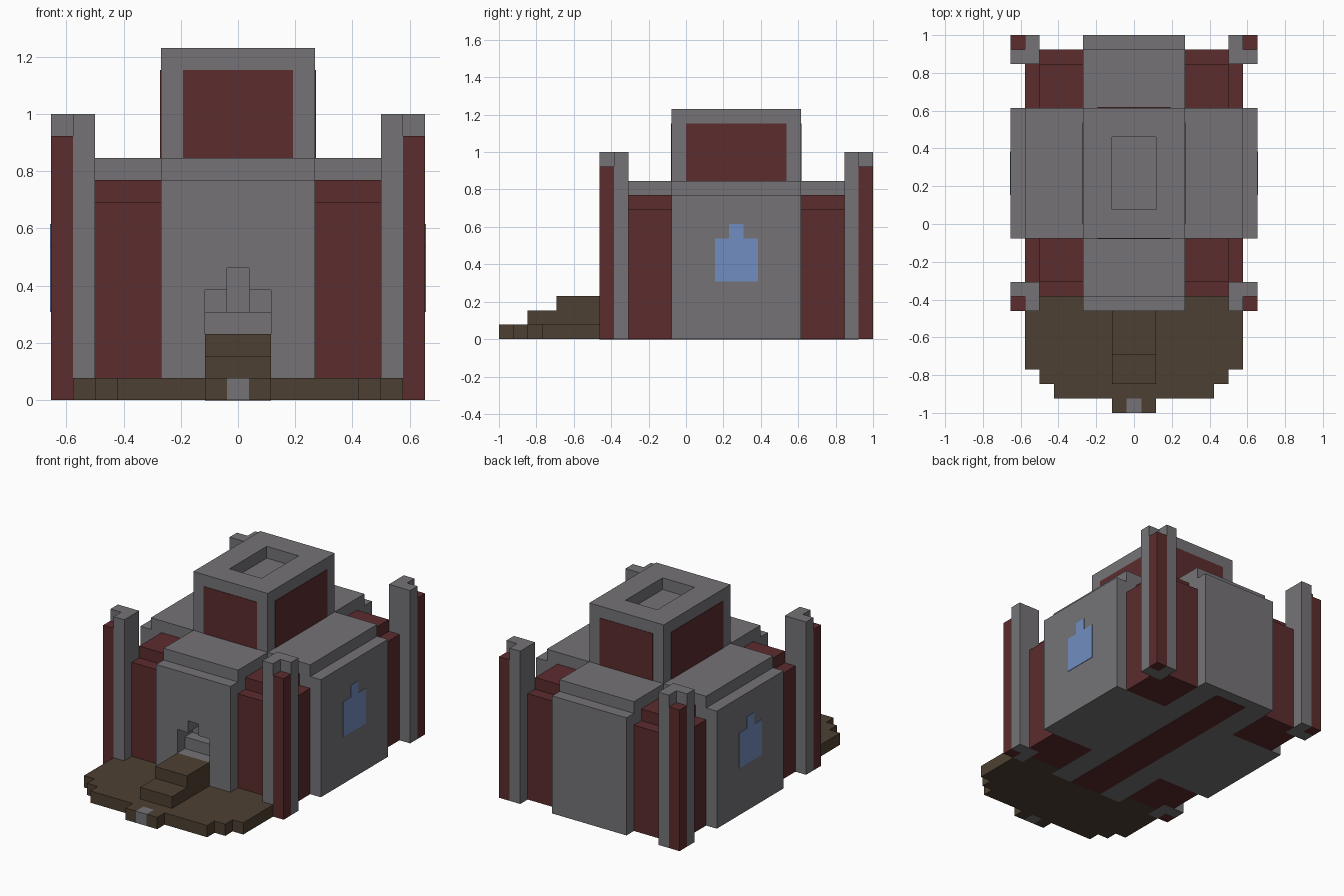
import bpy
import bmesh

U = 1 / 13      # size of one building block
T = 0.04        # thickness of painted plates, in blocks
MID = 3.5       # y centre of the keep, in blocks
FRONT, BACK = -6, 13

if "Cube" in bpy.data.objects:
    bpy.data.objects.remove(bpy.data.objects["Cube"])


def material(name, rgb):
    m = bpy.data.materials.new(name)
    m.use_nodes = True
    m.diffuse_color = (*rgb, 1)
    m.node_tree.nodes["Principled BSDF"].inputs["Base Color"].default_value = (*rgb, 1)
    return m


STONE = material("grey stone", (0.178, 0.171, 0.181))
RED = material("dark red", (0.107, 0.025, 0.027))
WOOD = material("brown wood", (0.075, 0.051, 0.032))
GLASS = material("blue glass", (0.165, 0.266, 0.533))


def prism(name, outline, a, b, mat, axis="z"):
    """Extrude a flat outline from a to b along an axis."""
    place = {"x": lambda p, t: (t, p[0], p[1]),
             "y": lambda p, t: (p[0], t, p[1]),
             "z": lambda p, t: (p[0], p[1], t)}[axis]
    bm = bmesh.new()
    low = [bm.verts.new([c * U for c in place(p, a)]) for p in outline]
    high = [bm.verts.new([c * U for c in place(p, b)]) for p in outline]
    bm.faces.new(low)
    bm.faces.new(high)
    for i in range(len(outline)):
        j = (i + 1) % len(outline)
        bm.faces.new((low[i], low[j], high[j], high[i]))
    bmesh.ops.recalc_face_normals(bm, faces=bm.faces)
    mesh = bpy.data.meshes.new(name)
    bm.to_mesh(mesh)
    bm.free()
    mesh.materials.append(mat)
    ob = bpy.data.objects.new(name, mesh)
    bpy.context.collection.objects.link(ob)
    return ob


def rect(x0, x1, y0, y1):
    return [(x0, y0), (x1, y0), (x1, y1), (x0, y1)]


def mirrored(half):
    """Close a half outline by mirroring it across x = 0."""
    return half + [(-x, y) for x, y in reversed(half)]


def cross(inset):
    """Plan of the four stone wings, with their ends pulled in."""
    x, y0, y1 = 8.5 - inset, FRONT + inset, BACK - inset
    return mirrored([(3.5, y0), (3.5, -1), (x, -1), (x, 8), (3.5, 8), (3.5, y1)])


def cut(target, cutter):
    mod = target.modifiers.new("cut", "BOOLEAN")
    mod.operation = "DIFFERENCE"
    mod.solver = "EXACT"
    mod.object = cutter
    bpy.context.view_layer.objects.active = target
    bpy.ops.object.modifier_apply(modifier=mod.name)
    bpy.data.objects.remove(cutter)


# Stone wings and central tower
wings = prism("stone_wings", cross(0), 0, 10, STONE)
prism("wing_roof", cross(1), 10, 11, STONE)
tower = prism("tower", rect(-3.5, 3.5, -1, 8), 11, 16, STONE)
cut(tower, prism("tower_recess", rect(-1.5, 1.5, 1, 6), 15, 17, STONE))

# Stepped doorway niche
cut(wings, prism("door_low", rect(-1.5, 1.5, 3, 4), FRONT - 1, FRONT + 1, STONE, "y"))
cut(wings, prism("door_mid", rect(-1.5, 1.5, 4, 5), FRONT - 1, FRONT + 2, STONE, "y"))
cut(wings, prism("door_high", rect(-0.5, 0.5, 4, 6), FRONT - 1, FRONT + 3, STONE, "y"))

# Red panels around the tower
for name, y in (("front", -1 - T), ("back", 8)):
    prism(f"tower_panel_{name}", rect(-2.5, 2.5, 11, 15), y, y + T, RED, "y")

# Side panels and windows
window = [(2, 4), (5, 4), (5, 7), (4, 7), (4, 8), (3, 8), (3, 7), (2, 7)]
for side, s in (("left", 1), ("right", -1)):
    prism(f"tower_panel_{side}", rect(0, 7, 11, 15), s * 3.5, s * (3.5 + T), RED, "x")
    prism(f"window_{side}", window, s * 8.5, s * (8.5 + T), GLASS, "x")

# Red strip under the floor
prism("floor_strip", rect(-1.5, 1.5, FRONT, 12), -T / 2, 0, RED)

# Red corner walls and corner pillars, laid out for the back left corner
wall = [(3.5, 8), (7.5, 8), (7.5, 11), (6.5, 11), (6.5, 12), (3.5, 12)]
wall_top = rect(3.5, 6.5, 8, 11)
pillar = [(6.5, 11), (8.5, 11), (8.5, 12), (7.5, 12), (7.5, 13), (6.5, 13)]
post = rect(7.5, 8.5, 12, 13)
for side, sx in (("left", 1), ("right", -1)):
    for end, sy in (("back", 1), ("front", -1)):
        def corner(outline):
            return [(sx * x, MID + sy * (y - MID)) for x, y in outline]
        tag = f"{end}_{side}"
        prism(f"corner_wall_{tag}", corner(wall), 0, 9, RED)
        prism(f"corner_wall_top_{tag}", corner(wall_top), 9, 10, RED)
        prism(f"pillar_{tag}", corner(pillar), 0, 13, STONE)
        prism(f"pillar_post_{tag}", corner(post), 0, 12, RED)

# Front terrace, curb block and steps
terrace = [(3.5, -6), (3.5, -5), (6.5, -5), (6.5, -6), (7.5, -6), (7.5, -10),
           (6.5, -10), (6.5, -11), (5.5, -11), (5.5, -12), (1.5, -12),
           (1.5, -13), (0.5, -13), (0.5, -12)]
prism("terrace", mirrored(terrace), 0, 1, WOOD)
prism("curb_block", rect(-0.5, 0.5, -13, -12), 0, 1, STONE)
prism("lower_step", rect(-1.5, 1.5, -11, FRONT), 1, 2, WOOD)
prism("upper_step", rect(-1.5, 1.5, -9, FRONT), 2, 3, WOOD)
